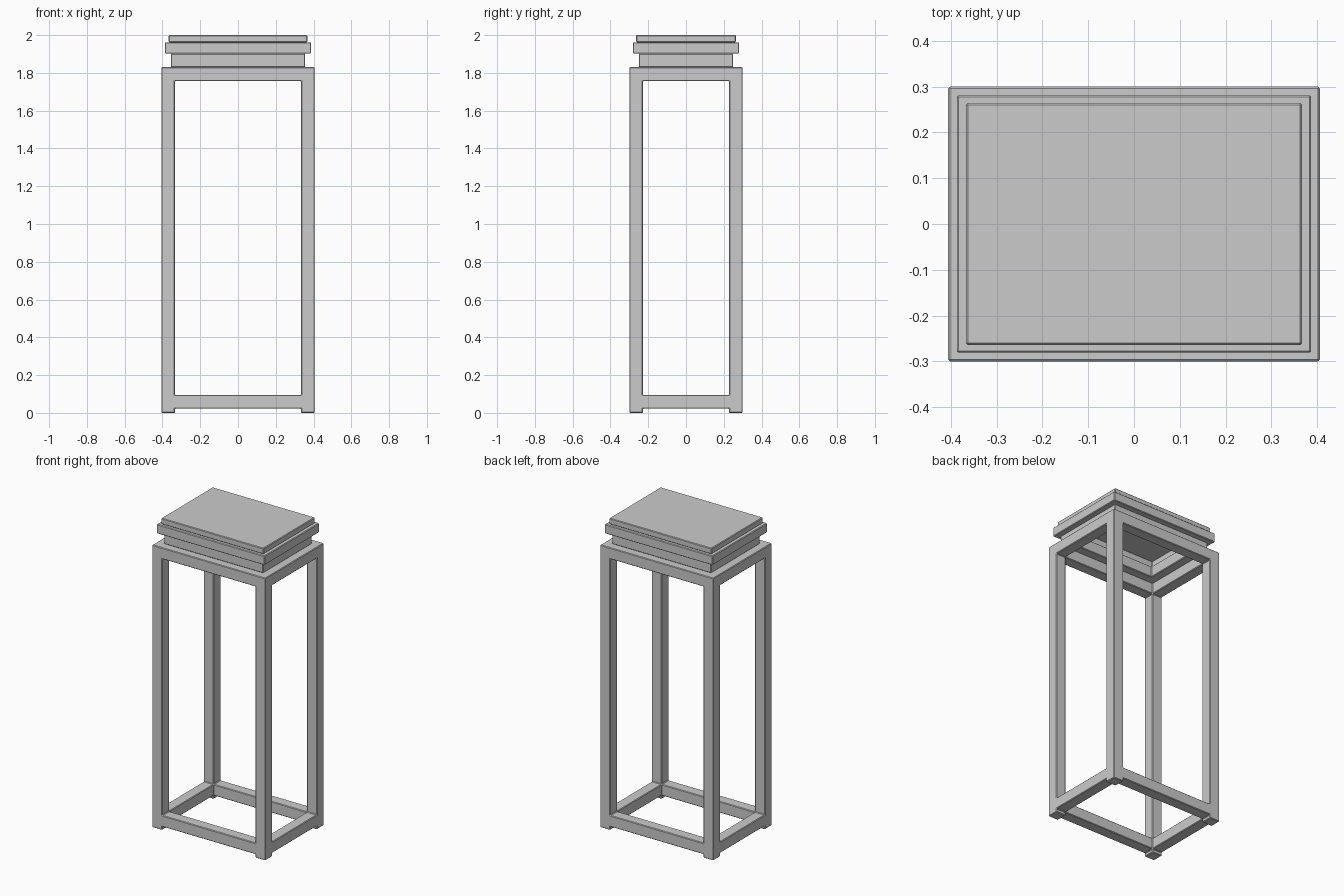
import bpy, bmesh, math

if "Cube" in bpy.data.objects:
    bpy.data.objects.remove(bpy.data.objects["Cube"])

BAR = 0.072    # thickness of every frame member
BEVEL = 0.004


def lattice(name, hx, hy, zs, solid):
    """Clean manifold shell around the filled cells of a 3 x 3 x n grid."""
    xs = [-hx, -hx + BAR, hx - BAR, hx]
    ys = [-hy, -hy + BAR, hy - BAR, hy]
    n = len(zs) - 1
    cells = {(i, j, k) for i in range(3) for j in range(3) for k in range(n)
             if solid(i, j, k)}
    bm = bmesh.new()
    verts = {}

    def vert(key):
        if key not in verts:
            verts[key] = bm.verts.new((xs[key[0]], ys[key[1]], zs[key[2]]))
        return verts[key]

    for cell in cells:
        for axis in range(3):
            for side in (0, 1):
                near = list(cell)
                near[axis] += 2 * side - 1
                if tuple(near) in cells:
                    continue
                u, v = (axis + 1) % 3, (axis + 2) % 3
                loop = []
                for du, dv in ((0, 0), (1, 0), (1, 1), (0, 1)):
                    key = list(cell)
                    key[axis] += side
                    key[u] += du
                    key[v] += dv
                    loop.append(vert(tuple(key)))
                bm.faces.new(loop if side else loop[::-1])
    bmesh.ops.recalc_face_normals(bm, faces=bm.faces[:])
    mesh = bpy.data.meshes.new(name)
    bm.to_mesh(mesh)
    bm.free()
    obj = bpy.data.objects.new(name, mesh)
    bpy.context.collection.objects.link(obj)
    bevel = obj.modifiers.new("soft_edges", 'BEVEL')
    bevel.width = BEVEL
    bevel.segments = 1
    bevel.limit_method = 'ANGLE'
    bevel.angle_limit = math.radians(40)
    return obj


def is_post(i, j):
    return i != 1 and j != 1


def is_ring(i, j):
    return not (i == 1 and j == 1)


# Open stand: four posts with feet, joined by lower and upper rails
lattice("stand_frame", 0.406, 0.30, [0, 0.022, 0.095, 1.757, 1.83],
        lambda i, j, k: is_ring(i, j) if k in (1, 3) else is_post(i, j))

# Stepped hollow collar under the lid
lattice("collar_ring", 0.355, 0.249, [1.83, 1.902],
        lambda i, j, k: is_ring(i, j))
lattice("flange_ring", 0.387, 0.281, [1.902, 1.962],
        lambda i, j, k: is_ring(i, j))

# Solid lid panel
lattice("lid_panel", 0.367, 0.264, [1.962, 2.0], lambda i, j, k: True)
